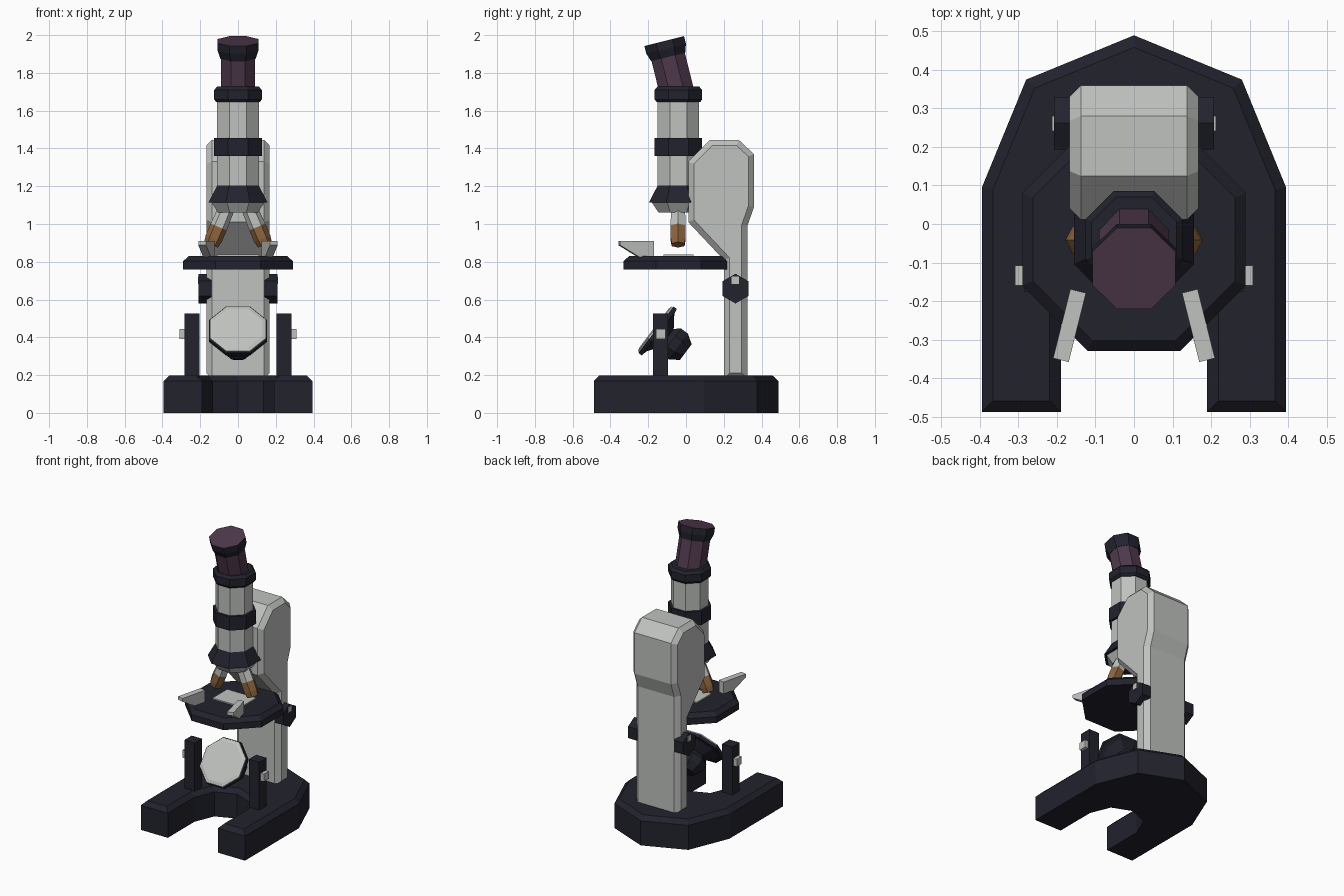
import bpy, bmesh
from math import pi, cos, sin, radians
from mathutils import Matrix, Vector

cube = bpy.data.objects.get("Cube")
if cube:
    bpy.data.objects.remove(cube, do_unlink=True)


def material(name, rgb):
    m = bpy.data.materials.new(name)
    m.use_nodes = True
    m.diffuse_color = (*rgb, 1)
    m.node_tree.nodes["Principled BSDF"].inputs["Base Color"].default_value = (*rgb, 1)
    return m


NAVY = material("dark_navy", (0.016, 0.016, 0.027))
GREY = material("light_grey", (0.52, 0.54, 0.52))
PLUM = material("plum", (0.078, 0.04, 0.073))
COPPER = material("copper", (0.27, 0.13, 0.05))

# Maps a profile drawn in (y, z) and extruded along x
SIDEWAYS = Matrix(((0, 0, 1, 0), (1, 0, 0, 0), (0, 1, 0, 0), (0, 0, 0, 1)))


def finish(name, bm, mats, matrix):
    bmesh.ops.recalc_face_normals(bm, faces=bm.faces[:])
    bm.transform(matrix)
    mesh = bpy.data.meshes.new(name)
    bm.to_mesh(mesh)
    bm.free()
    for m in mats:
        mesh.materials.append(m)
    ob = bpy.data.objects.new(name, mesh)
    bpy.context.collection.objects.link(ob)
    return ob


def prism(name, outline, lo, hi, mat, matrix=Matrix(), chamfer_lo=0, chamfer_hi=0):
    """Extrude an outline along local z, with optional chamfered ends."""
    bm = bmesh.new()
    bottom = [bm.verts.new((x, y, lo)) for x, y in outline]
    top = [bm.verts.new((x, y, hi)) for x, y in outline]
    ends = [(bm.faces.new(bottom), -chamfer_lo), (bm.faces.new(top), chamfer_hi)]
    for i in range(len(outline)):
        j = (i + 1) % len(outline)
        bm.faces.new((bottom[i], bottom[j], top[j], top[i]))
    bmesh.ops.recalc_face_normals(bm, faces=bm.faces[:])
    for face, offset in ends:
        if offset:
            bmesh.ops.inset_individual(bm, faces=[face], thickness=abs(offset),
                                       use_even_offset=True)
            bmesh.ops.translate(bm, verts=face.verts[:], vec=Vector((0, 0, offset)))
    return finish(name, bm, [mat], matrix)


def box(name, lo, hi, mat):
    outline = [(lo[0], lo[1]), (hi[0], lo[1]), (hi[0], hi[1]), (lo[0], hi[1])]
    return prism(name, outline, lo[2], hi[2], mat)


def lathe(name, rings, mats, matrix, bands=None, end=0, sides=8, turn=0.5):
    """Faceted turned part; rings are (flat radius, height), bands pick materials."""
    bm = bmesh.new()
    loops = []
    for r, z in rings:
        r /= cos(pi / sides)
        angles = [2 * pi * (i + turn) / sides for i in range(sides)]
        loops.append([bm.verts.new((r * cos(a), r * sin(a), z)) for a in angles])
    bm.faces.new(loops[0])
    for k in range(len(rings) - 1):
        for i in range(sides):
            j = (i + 1) % sides
            f = bm.faces.new((loops[k][i], loops[k][j], loops[k + 1][j], loops[k + 1][i]))
            f.material_index = bands[k] if bands else 0
    bm.faces.new(loops[-1]).material_index = end
    return finish(name, bm, mats, matrix)


def at(x, y, z):
    return Matrix.Translation((x, y, z))


# Horseshoe base
half = [(0.28, 0.375), (0.395, 0.095), (0.395, -0.488), (0.19, -0.488),
        (0.19, -0.2), (0.134, -0.065)]
outline = [(0, 0.49)] + half + [(0, -0.01)] + [(-x, y) for x, y in reversed(half)]
prism("base", outline, 0, 0.168, NAVY, chamfer_hi=0.029)

# Arm with chamfered sides
arm = [(0.2, 0.18), (0.325, 0.18), (0.325, 0.99), (0.36, 1.09), (0.36, 1.37),
       (0.28, 1.445), (0.125, 1.445), (0.012, 1.33), (0.012, 1.01), (0.2, 0.81)]
prism("arm", arm, -0.138, 0.138, GREY, SIDEWAYS, chamfer_lo=0.03, chamfer_hi=0.03)

# Stage and specimen slide
axis = at(0, -0.04, 0)
lathe("stage", [(0.29, 0.76), (0.29, 0.803), (0.262, 0.83)], [NAVY], axis)
box("specimen_slide", (-0.11, -0.12, 0.83), (0.11, 0.04, 0.838), GREY)

# Body tube, collars and nosepiece
lathe("body_tube", [(0.11, 1.19), (0.11, 1.67)], [GREY], axis)
lathe("middle_collar", [(0.126, 1.36), (0.126, 1.455)], [NAVY], axis)
lathe("upper_collar", [(0.115, 1.645), (0.126, 1.66), (0.126, 1.71), (0.11, 1.727)],
      [NAVY], axis)
lathe("nosepiece", [(0.105, 1.06), (0.14, 1.113), (0.156, 1.115), (0.105, 1.213)],
      [NAVY, GREY], axis, bands=[1, 0, 0])

# Tilted eyepiece with a flared rim
tilt = at(0, -0.046, 1.69) @ Matrix.Rotation(radians(14), 4, 'X')
lathe("eyepiece_tube", [(0.091, 0), (0.091, 0.22)], [PLUM], tilt)
lathe("eyepiece_rim", [(0.093, 0.2), (0.108, 0.245), (0.108, 0.287)], [NAVY, PLUM],
      tilt, end=1)

# Mirror with its cupped back
face = at(0, -0.165, 0.445) @ Matrix.Rotation(radians(53), 4, 'X')
lathe("mirror_glass", [(0.148, -0.012), (0.148, 0), (0.128, 0.006)], [GREY], face)
lathe("mirror_back", [(0.052, -0.205), (0.085, -0.155), (0.085, -0.11), (0.06, -0.08),
                      (0.125, -0.035), (0.154, -0.03), (0.154, -0.008)], [NAVY], face)

for s, side in ((1, "left"), (-1, "right")):
    # Objective lenses
    lens = at(s * 0.066, -0.042, 1.07) @ Matrix.Rotation(radians(-23 * s), 4, 'Y')
    lathe(side + "_objective_barrel", [(0.036, 0.03), (0.04, -0.095)], [GREY], lens,
          sides=6, turn=0)
    lathe(side + "_objective_tip", [(0.04, -0.093), (0.04, -0.16), (0.034, -0.195)],
          [COPPER], lens, sides=6, turn=0)

    # Stage clips
    clip = at(s * 0.145, -0.174, 0) @ Matrix.Rotation(radians(14 * s), 4, 'Z') @ SIDEWAYS
    blade = [(0, 0.825), (0, 0.91), (-0.185, 0.91), (-0.185, 0.888), (-0.08, 0.825)]
    prism(side + "_stage_clip", blade, -0.021, 0.021, GREY, clip)

    # Focus knobs with a small index mark
    knob = at(0, 0.262, 0.658) @ Matrix.Rotation(s * pi / 2, 4, 'Y')
    lathe(side + "_focus_knob", [(0.068, 0.14), (0.068, 0.208)], [NAVY], knob,
          sides=6, turn=0)
    x0, x1 = sorted((s * 0.2, s * 0.213))
    box(side + "_knob_mark", (x0, 0.242, 0.683), (x1, 0.28, 0.722), GREY)

    # Mirror posts and pivot pins
    x0, x1 = sorted((s * 0.205, s * 0.284))
    box(side + "_mirror_post", (x0, -0.176, 0.18), (x1, -0.096, 0.525), NAVY)
    x0, x1 = sorted((s * 0.27, s * 0.309))
    box(side + "_pivot_pin", (x0, -0.16, 0.392), (x1, -0.108, 0.444), GREY)
